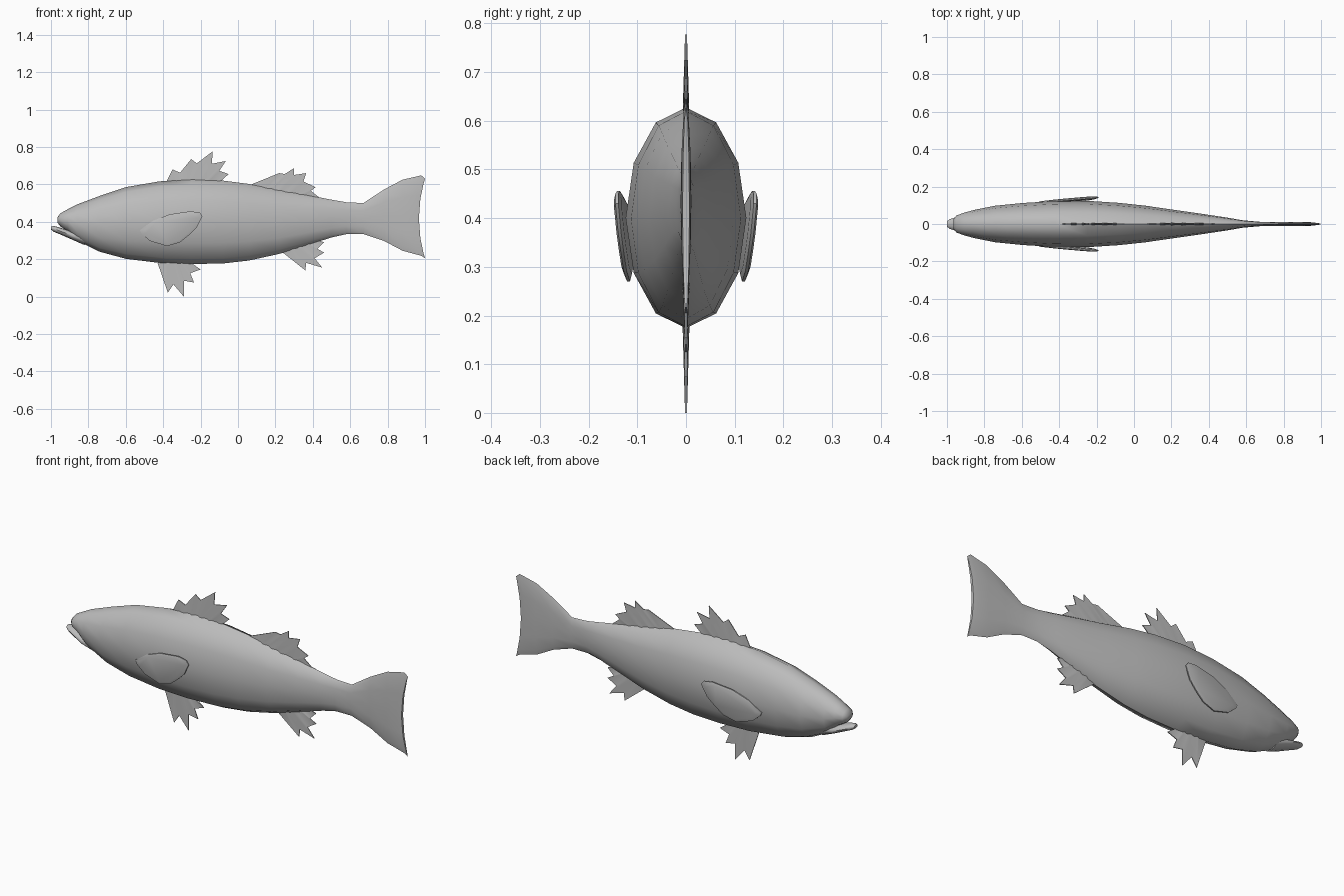
import bpy, bmesh
from math import sin, cos, pi, radians

old = bpy.data.objects.get("Cube")
if old:
    bpy.data.objects.remove(old, do_unlink=True)

SIDES = 12

grey = bpy.data.materials.new("plain grey")
grey.use_nodes = True
grey.diffuse_color = (0.5, 0.5, 0.5, 1)
bsdf = next(n for n in grey.node_tree.nodes if n.type == 'BSDF_PRINCIPLED')
bsdf.inputs["Base Color"].default_value = grey.diffuse_color
bsdf.inputs["Roughness"].default_value = 0.7


def finish(bm, name, angle):
    """Turn a bmesh into a smooth-shaded object."""
    bmesh.ops.recalc_face_normals(bm, faces=bm.faces)
    mesh = bpy.data.meshes.new(name)
    bm.to_mesh(mesh)
    bm.free()
    mesh.materials.append(grey)
    obj = bpy.data.objects.new(name, mesh)
    bpy.context.collection.objects.link(obj)
    bpy.ops.object.select_all(action='DESELECT')
    obj.select_set(True)
    bpy.context.view_layer.objects.active = obj
    bpy.ops.object.shade_smooth_by_angle(angle=radians(angle))
    return obj


def bridge(bm, a, b):
    n = len(a)
    for k in range(n):
        bm.faces.new((a[k], a[(k + 1) % n], b[(k + 1) % n], b[k]))


def loft(name, stations):
    """Elliptical rings along x: (x, top, bottom, half width, sweep of the ring's ends)."""
    bm = bmesh.new()
    rings = []
    for x, top, bottom, half, sweep in stations:
        mid, rise = (top + bottom) / 2, (top - bottom) / 2
        angles = [pi / 2 + 2 * pi * k / SIDES for k in range(SIDES)]
        rings.append([bm.verts.new((x + sweep * sin(a) ** 2, half * cos(a), mid + rise * sin(a)))
                      for a in angles])
    for a, b in zip(rings, rings[1:]):
        bridge(bm, a, b)
    for ring in (rings[0], rings[-1]):          # end caps as strips across
        for k in range(SIDES // 2):
            corners = [ring[k], ring[k + 1], ring[SIDES - k - 1], ring[-k]]
            bm.faces.new(list(dict.fromkeys(corners)))
    return finish(bm, name, 50)


# Body running into the forked tail
loft("body_and_tail", [
    (-0.965, 0.425, 0.395, 0.025, 0),
    (-0.95, 0.445, 0.375, 0.045, 0),
    (-0.91, 0.467, 0.350, 0.060, 0),
    (-0.86, 0.493, 0.298, 0.074, 0),
    (-0.74, 0.538, 0.240, 0.098, 0),
    (-0.60, 0.585, 0.202, 0.112, 0),
    (-0.42, 0.616, 0.180, 0.123, 0),
    (-0.25, 0.627, 0.174, 0.124, 0),
    (-0.08, 0.620, 0.177, 0.113, 0),
    (0.06, 0.602, 0.193, 0.098, 0),
    (0.22, 0.570, 0.228, 0.075, 0),
    (0.38, 0.541, 0.278, 0.052, 0),
    (0.50, 0.518, 0.316, 0.034, 0),
    (0.58, 0.504, 0.334, 0.020, 0),
    (0.67, 0.500, 0.334, 0.012, 0),
    (0.78, 0.572, 0.298, 0.011, 0),
    (0.88, 0.625, 0.245, 0.011, 0),
    (0.94, 0.648, 0.218, 0.010, 0.04),
    (0.967, 0.630, 0.205, 0.007, 0.033),
])

# Jutting lower jaw
loft("lower_jaw", [
    (-1.0, 0.374, 0.358, 0.015, 0),
    (-0.985, 0.378, 0.346, 0.026, 0),
    (-0.95, 0.368, 0.332, 0.038, 0),
    (-0.89, 0.350, 0.306, 0.050, 0),
    (-0.82, 0.345, 0.275, 0.045, 0),
])


def ray_fin(name, root_a, root_b, edge):
    """Pleated fin on the centre plane; odd edge points are spine tips."""
    bm = bmesh.new()
    last = len(edge) - 1
    sheets = []
    for side in (-1, 1):
        outer, inner = [], []
        for i, (x, z) in enumerate(edge):
            t = i / last
            fold = 0.008 if i % 2 else 0.002
            rx, rz = (a + (b - a) * t for a, b in zip(root_a, root_b))
            outer.append(bm.verts.new((x, side * 0.002, z)))
            inner.append(bm.verts.new((rx, side * fold, rz)))
        for i in range(last):
            bm.faces.new((inner[i], inner[i + 1], outer[i + 1], outer[i]))
        sheets.append(inner + outer[::-1])
    front, back = sheets
    bridge(bm, front, back)
    return finish(bm, name, 40)


ray_fin("front_dorsal_fin", (-0.33, 0.58), (-0.16, 0.58), [
    (-0.385, 0.61), (-0.35, 0.68), (-0.31, 0.662), (-0.25, 0.735), (-0.22, 0.712),
    (-0.135, 0.777), (-0.14, 0.71), (-0.065, 0.725), (-0.10, 0.672), (-0.05, 0.655),
    (-0.10, 0.61)])
ray_fin("rear_dorsal_fin", (0.10, 0.56), (0.36, 0.51), [
    (0.06, 0.595), (0.22, 0.66), (0.25, 0.655), (0.30, 0.687), (0.30, 0.65),
    (0.365, 0.66), (0.35, 0.615), (0.415, 0.585), (0.39, 0.565), (0.44, 0.525),
    (0.40, 0.52)])
ray_fin("anal_fin", (0.26, 0.27), (0.38, 0.32), [
    (0.24, 0.235), (0.36, 0.14), (0.365, 0.18), (0.45, 0.155), (0.41, 0.205),
    (0.46, 0.235), (0.425, 0.255), (0.46, 0.29), (0.40, 0.285)])
ray_fin("pelvic_fin", (-0.39, 0.21), (-0.28, 0.21), [
    (-0.43, 0.18), (-0.375, 0.02), (-0.345, 0.065), (-0.29, 0.0), (-0.29, 0.085),
    (-0.235, 0.075), (-0.255, 0.125), (-0.20, 0.145), (-0.25, 0.18)])


# Pectoral fins: padded leaves lying against the flanks
LEAF = [(-0.525, 0.355), (-0.455, 0.405), (-0.365, 0.440), (-0.255, 0.456),
        (-0.205, 0.450), (-0.190, 0.430), (-0.220, 0.370), (-0.260, 0.330),
        (-0.310, 0.290), (-0.380, 0.270), (-0.470, 0.297), (-0.515, 0.335)]


def pectoral_fin(name, side):
    bm = bmesh.new()
    cx = sum(p[0] for p in LEAF) / len(LEAF)
    cz = sum(p[1] for p in LEAF) / len(LEAF)
    loops = []
    for scale, lift in ((0.85, -0.008), (1, -0.003), (1, 0.003), (0.85, 0.008)):
        loop = []
        for px, pz in LEAF:
            x, z = cx + (px - cx) * scale, cz + (pz - cz) * scale
            y = 0.132 + 0.078 * x + 0.058 * z + lift
            loop.append(bm.verts.new((x, side * y, z)))
        loops.append(loop)
    for a, b in zip(loops, loops[1:]):
        bridge(bm, a, b)
    bm.faces.new(loops[0])
    bm.faces.new(loops[-1])
    finish(bm, name, 50)


pectoral_fin("right_pectoral_fin", -1)
pectoral_fin("left_pectoral_fin", 1)
